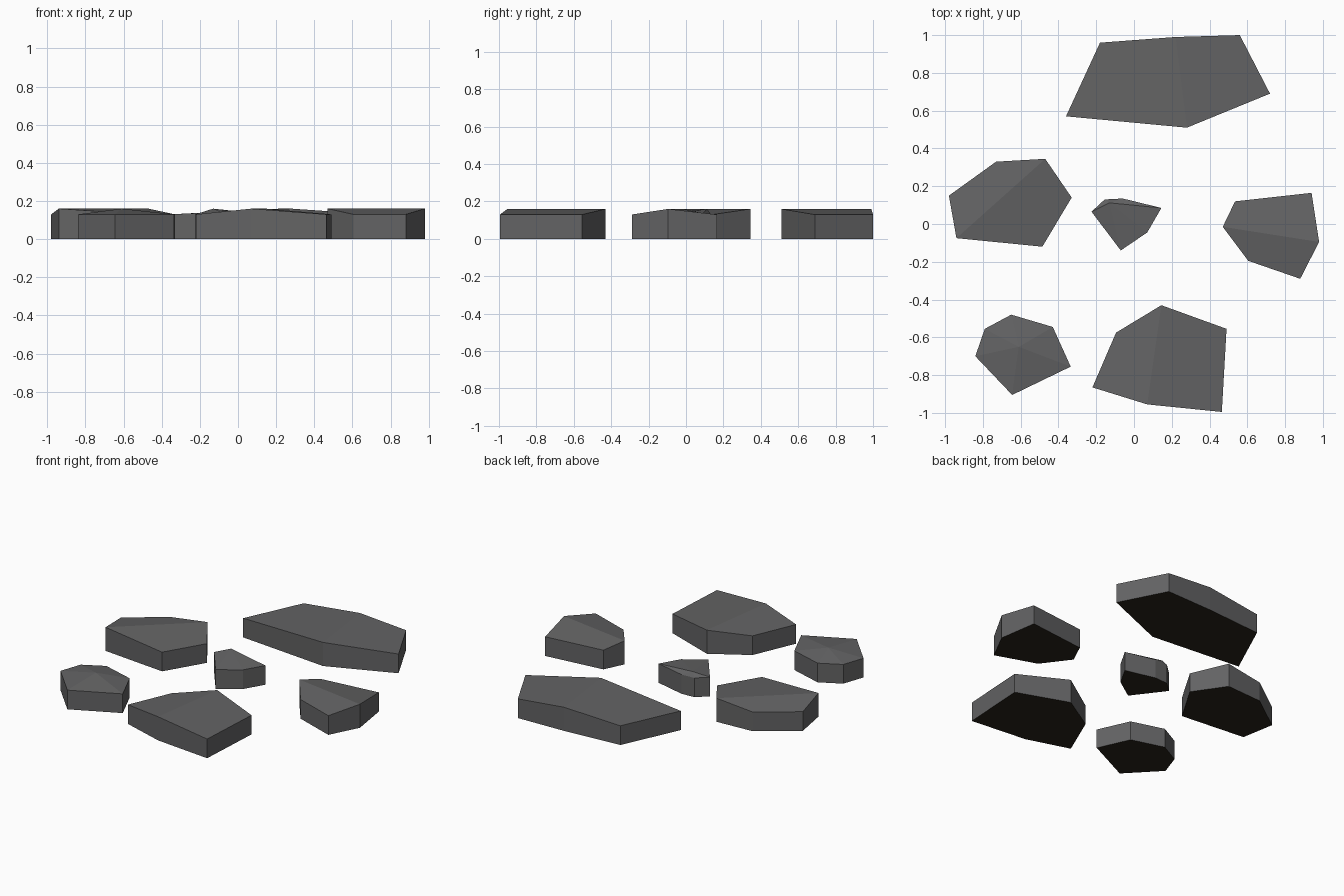
import bpy, bmesh

if "Cube" in bpy.data.objects:
    bpy.data.objects.remove(bpy.data.objects["Cube"])


def material(name, rgb):
    m = bpy.data.materials.new(name)
    m.diffuse_color = (*rgb, 1)
    m.use_nodes = True
    m.node_tree.nodes["Principled BSDF"].inputs["Base Color"].default_value = m.diffuse_color
    return m


grey = material("stone grey", (0.125, 0.125, 0.128))
earth = material("dark earth underside", (0.022, 0.017, 0.010))

LOW, HIGH = 0.13, 0.16


def stone(name, outline, peak=None):
    """Six-sided slab. Without a peak, corners 1 and 4 carry a raised ridge;
    with one, the top is a fan rising to that point."""
    bm = bmesh.new()
    n = len(outline)
    base = [bm.verts.new((x, y, 0)) for x, y in outline]
    rim = [bm.verts.new((x, y, HIGH if peak is None and i in (1, 4) else LOW))
           for i, (x, y) in enumerate(outline)]
    # side walls
    for i in range(n):
        j = (i + 1) % n
        bm.faces.new((base[i], base[j], rim[j], rim[i]))
    # top
    if peak:
        tip = bm.verts.new((*peak, HIGH))
        for i in range(n):
            bm.faces.new((rim[i], rim[(i + 1) % n], tip))
    else:
        bm.faces.new(rim[1:5])
        bm.faces.new((rim[4], rim[5], rim[0], rim[1]))
    # underside
    bm.faces.new(base[::-1]).material_index = 1
    mesh = bpy.data.meshes.new(name)
    bm.to_mesh(mesh)
    bm.free()
    mesh.materials.append(grey)
    mesh.materials.append(earth)
    bpy.context.collection.objects.link(bpy.data.objects.new(name, mesh))


# outlines run counter-clockwise
stone("back_stone", [(-.36, .57), (.28, .51), (.72, .69),
                     (.56, 1.0), (.22, .99), (-.18, .96)])
stone("left_stone", [(-.98, .15), (-.94, -.075), (-.485, -.12),
                     (-.33, .14), (-.47, .345), (-.73, .33)])
stone("right_stone", [(.535, .12), (.47, -.015), (.605, -.195),
                      (.88, -.29), (.98, -.095), (.94, .165)])
stone("front_stone", [(-.22, -.865), (.07, -.955), (.465, -.995),
                      (.49, -.555), (.145, -.43), (-.095, -.575)])
stone("front_left_stone", [(-.84, -.70), (-.645, -.905), (-.335, -.755),
                           (-.43, -.545), (-.65, -.48), (-.79, -.555)],
      peak=(-.61, -.65))
stone("centre_stone", [(-.225, .065), (-.07, -.14), (.07, -.045),
                       (.145, .085), (-.06, .135), (-.155, .13)],
      peak=(-.13, .112))
